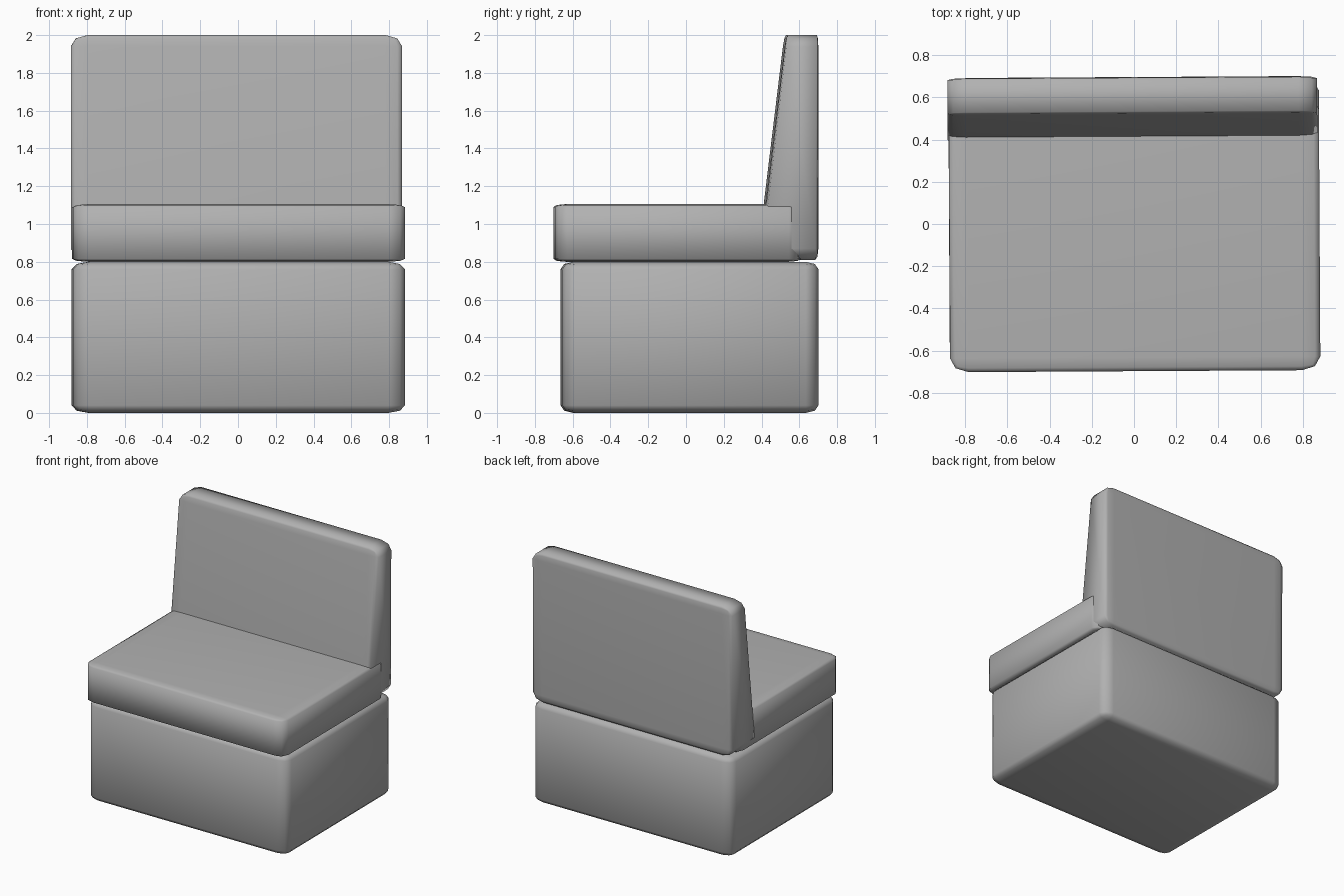
import bpy, bmesh, math
from mathutils import Matrix

if "Cube" in bpy.data.objects:
    bpy.data.objects.remove(bpy.data.objects["Cube"])

TURN = Matrix.Rotation(math.radians(0.33), 4, 'Z')  # slight turn of the whole model

# Dark grey upholstery
grey = bpy.data.materials.new("grey_upholstery")
grey.diffuse_color = (0.44, 0.44, 0.44, 1)
grey.use_nodes = True
grey.node_tree.nodes["Principled BSDF"].inputs["Base Color"].default_value = grey.diffuse_color


def cushion(name, x, y, z, top_y=None):
    """Rounded unit cube stretched to the x, y, z ranges; top_y narrows the depth at the top."""
    top_y = top_y or y
    bm = bmesh.new()
    bmesh.ops.create_cube(bm, size=1)
    bmesh.ops.bevel(bm, geom=bm.edges[:], offset=0.05, offset_type='OFFSET',
                    segments=2, profile=0.5, affect='EDGES')
    for v in bm.verts:
        u, w, t = (c + 0.5 for c in v.co)
        y0 = y[0] + (top_y[0] - y[0]) * t
        y1 = y[1] + (top_y[1] - y[1]) * t
        v.co = (x[0] + (x[1] - x[0]) * u, y0 + (y1 - y0) * w, z[0] + (z[1] - z[0]) * t)
    bm.transform(TURN)
    for f in bm.faces:
        f.smooth = True
    mesh = bpy.data.meshes.new(name)
    bm.to_mesh(mesh)
    bm.free()
    mesh.materials.append(grey)
    obj = bpy.data.objects.new(name, mesh)
    bpy.context.collection.objects.link(obj)
    return obj


# Box base
cushion("base", (-0.877, 0.88), (-0.66, 0.697), (0, 0.80))
# Seat cushion, its rear tucked into the backrest
cushion("seat", (-0.876, 0.88), (-0.698, 0.605), (0.80, 1.105))
# Backrest, vertical behind and sloping in front
cushion("backrest", (-0.881, 0.872), (0.38, 0.696), (0.81, 2.0), top_y=(0.525, 0.696))
